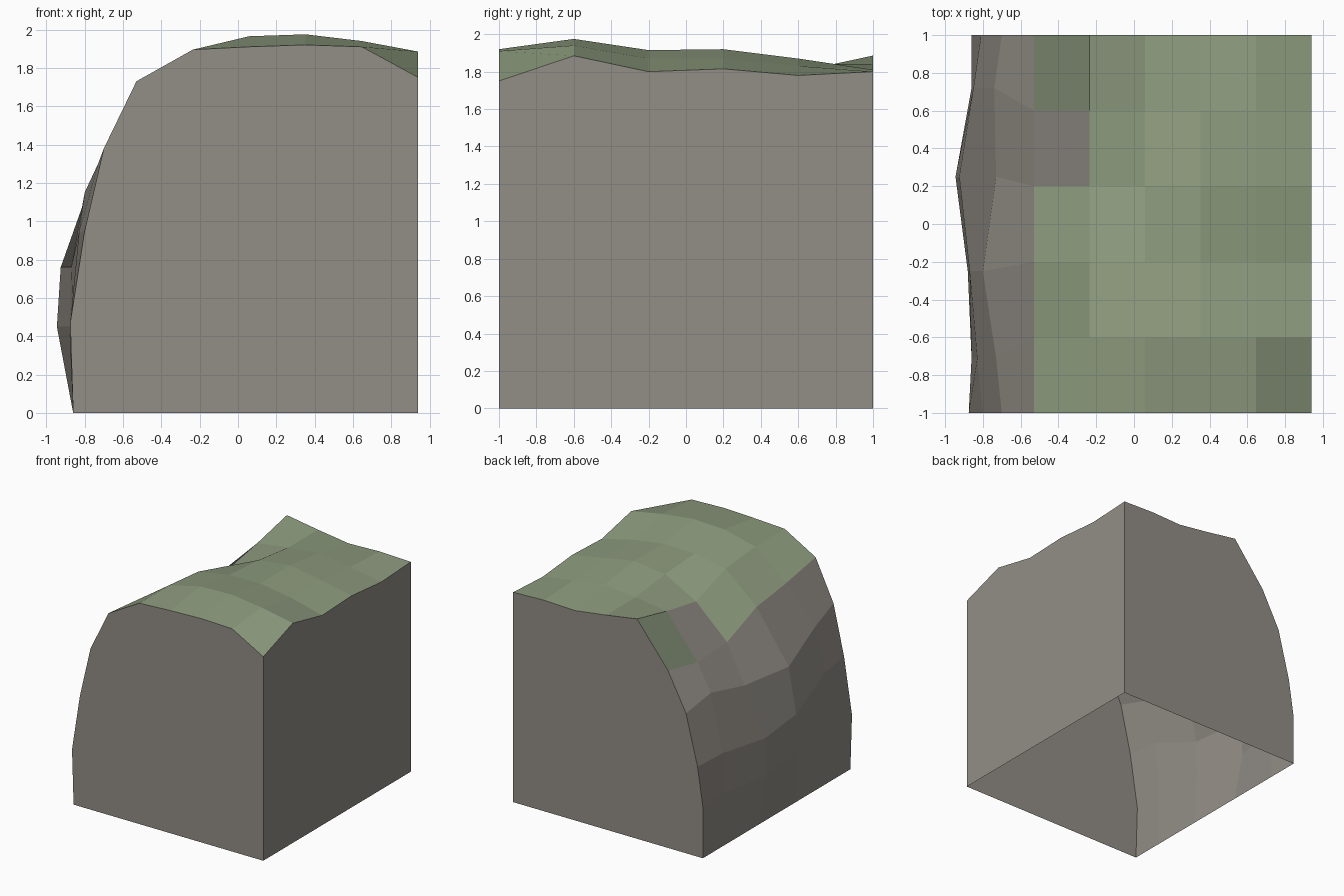
import bpy

if "Cube" in bpy.data.objects:
    bpy.data.objects.remove(bpy.data.objects["Cube"], do_unlink=True)


def make_material(name, color):
    mat = bpy.data.materials.new(name)
    mat.use_nodes = True
    mat.diffuse_color = color
    bsdf = next(n for n in mat.node_tree.nodes if n.type == "BSDF_PRINCIPLED")
    bsdf.inputs["Base Color"].default_value = color
    return mat


stone = make_material("grey stone", (0.29, 0.27, 0.24, 1))
grass = make_material("dull green grass", (0.27, 0.33, 0.21, 1))


def make_object(name, verts, faces, materials):
    mesh = bpy.data.meshes.new(name)
    mesh.from_pydata(verts, [], faces)
    for mat in materials:
        mesh.materials.append(mat)
    obj = bpy.data.objects.new(name, mesh)
    bpy.context.collection.objects.link(obj)
    return obj


# Rows run front to back; the cliff rows are spread a little wider
top_rows = [-1, -0.6, -0.2, 0.2, 0.6, 1]
cliff_rows = [-1, -0.71, -0.25, 0.25, 0.72, 1]

# Cliff rings from the ground upwards: x offsets, then heights
cliff_rings = [
    ([-0.86] * 6, [0] * 6),
    ([-0.875, -0.86, -0.88, -0.945, -0.86, -0.86], [0.47, 0.5, 0.45, 0.45, 0.45, 0.44]),
    ([-0.8, -0.83, -0.87, -0.925, -0.85, -0.81], [0.95, 0.94, 0.76, 0.76, 0.79, 0.77]),
    ([-0.7, -0.73, -0.8, -0.73, -0.74, -0.7], [1.38, 1.3, 1.15, 1.16, 1.28, 1.2]),
]

# Heights of the top, one line per step in x from the cliff to the flat side
top_heights = [
    [1.73, 1.66, 1.61, 1.46, 1.44, 1.52],
    [1.895, 1.895, 1.86, 1.73, 1.8, 1.886],
    [1.91, 1.965, 1.91, 1.885, 1.84, 1.84],
    [1.92, 1.975, 1.915, 1.92, 1.87, 1.8],
    [1.91, 1.94, 1.87, 1.87, 1.83, 1.81],
    [1.75, 1.885, 1.8, 1.815, 1.78, 1.8],
]

lines = [list(zip(xs, cliff_rows, zs)) for xs, zs in cliff_rings]
for i, zs in enumerate(top_heights):
    x = -0.53 + 0.294 * i
    lines.append([(x, y, z) for y, z in zip(top_rows, zs)])

# Uneven ground surface: cliff side and top in one faceted sheet
rows = len(top_rows)
verts = [p for line in lines for p in line]
faces, grassy = [], []
for i in range(len(lines) - 1):
    for j in range(rows - 1):
        a = i * rows + j
        faces.append((a, a + rows, a + rows + 1, a + 1))
        bare_patch = i == len(cliff_rings) and j == 3
        grassy.append(i >= len(cliff_rings) and not bare_patch)
surface = make_object("cliff_surface", verts, faces, [stone, grass])
for poly, is_grass in zip(surface.data.polygons, grassy):
    poly.material_index = int(is_grass)

# Flat cut walls that follow the edge of the surface; the underside is open
right_x = lines[-1][0][0]


def make_wall(name, edge, flip):
    if flip:
        edge = edge[::-1]
    make_object(name, edge, [tuple(range(len(edge)))], [stone])


front_edge = [line[0] for line in lines] + [(right_x, -1, 0)]
back_edge = [line[-1] for line in lines] + [(right_x, 1, 0)]
side_edge = lines[-1] + [(right_x, 1, 0), (right_x, -1, 0)]
make_wall("front_wall", front_edge, True)
make_wall("back_wall", back_edge, False)
make_wall("flat_side_wall", side_edge, True)
